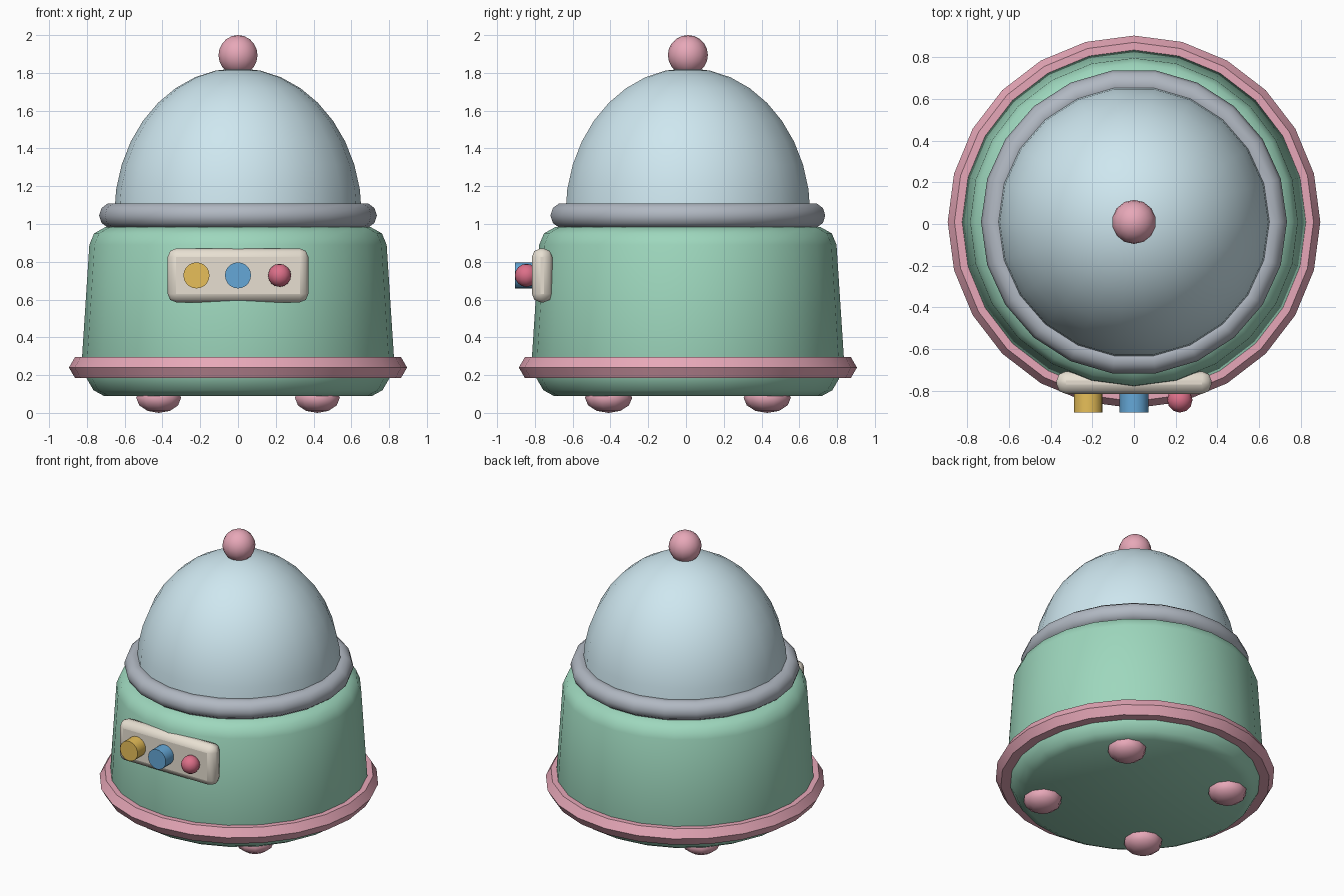
import bpy, bmesh, math

if "Cube" in bpy.data.objects:
    bpy.data.objects.remove(bpy.data.objects["Cube"])

CY = 0.01  # round parts sit slightly behind centre so the buttons fit the depth


def material(name, rgb):
    m = bpy.data.materials.new(name)
    m.diffuse_color = (*rgb, 1)
    m.use_nodes = True
    m.node_tree.nodes["Principled BSDF"].inputs["Base Color"].default_value = m.diffuse_color
    return m


PINK = material("pink", (0.80, 0.39, 0.48))
MINT = material("mint", (0.34, 0.68, 0.51))
SKY = material("pale_blue", (0.62, 0.80, 0.87))
STEEL = material("steel", (0.44, 0.48, 0.54))
CREAM = material("cream", (0.80, 0.74, 0.64))
YELLOW = material("yellow", (0.80, 0.52, 0.10))
BLUE = material("blue", (0.13, 0.39, 0.68))
RED = material("red", (0.72, 0.16, 0.25))


def finish(name, mat, angle=40):
    ob = bpy.context.object
    ob.name = name
    ob.data.materials.append(mat)
    bpy.ops.object.transform_apply(location=False, rotation=True, scale=True)
    bpy.ops.object.shade_smooth_by_angle(angle=math.radians(angle))
    return ob


def lathe(name, profile, sides, mat):
    bm = bmesh.new()
    rings = [[bm.verts.new((r * math.cos(math.tau * i / sides),
                            r * math.sin(math.tau * i / sides), z))
              for i in range(sides)] for r, z in profile]
    for a, b in zip(rings, rings[1:]):
        for i in range(sides):
            j = (i + 1) % sides
            bm.faces.new((a[i], a[j], b[j], b[i]))
    bm.faces.new(rings[0][::-1])
    bm.faces.new(rings[-1])
    mesh = bpy.data.meshes.new(name)
    bm.to_mesh(mesh)
    bm.free()
    ob = bpy.data.objects.new(name, mesh)
    bpy.context.collection.objects.link(ob)
    bpy.ops.object.select_all(action='DESELECT')
    ob.select_set(True)
    bpy.context.view_layer.objects.active = ob
    ob.location.y = CY
    return finish(name, mat)


def torus(name, z, major, minor, sides, minor_sides, mat):
    bpy.ops.mesh.primitive_torus_add(location=(0, CY, z), major_radius=major, minor_radius=minor,
                                     major_segments=sides, minor_segments=minor_sides)
    return finish(name, mat)


def ball(name, loc, scale, seg, rings, mat):
    bpy.ops.mesh.primitive_uv_sphere_add(location=loc, segments=seg, ring_count=rings, radius=1)
    bpy.context.object.scale = scale
    return finish(name, mat, 60)


# rounded, slightly tapered body
lathe("body", [(0.71, 0.09), (0.765, 0.12), (0.80, 0.18), (0.826, 0.29),
               (0.787, 0.89), (0.762, 0.95), (0.70, 0.985)], 24, MINT)

# bumper around the base and collar below the dome
torus("base_bumper", 0.24, 0.83, 0.065, 24, 6, PINK)
torus("dome_collar", 1.045, 0.667, 0.068, 22, 10, STEEL)

# half-ellipsoid dome
steps = 9
lathe("dome", [(0.655 * math.cos(a), 1.05 + 0.775 * math.sin(a))
               for a in (math.pi / 2 * k / steps * 0.995 for k in range(steps + 1))], 22, SKY)

# knob on top
ball("top_knob", (0, CY, 1.894), (0.106, 0.106, 0.106), 14, 10, PINK)

# four feet
for sx, px in ((-1, "left"), (1, "right")):
    for sy, py in ((-1, "front"), (1, "back")):
        ball(f"{py}_{px}_foot", (sx * 0.42, CY + sy * 0.42, 0.08), (0.125, 0.125, 0.08), 10, 6, PINK)

# control panel with rounded edges
bpy.ops.mesh.primitive_cube_add(size=1, location=(0, -0.762, 0.728))
bpy.context.object.scale = (0.745, 0.108, 0.285)
panel = finish("control_panel", CREAM)
bev = panel.modifiers.new("round", 'BEVEL')
bev.width, bev.segments = 0.045, 2

# two push buttons and a round one
for name, x, mat in (("yellow_button", -0.22, YELLOW), ("blue_button", 0, BLUE)):
    bpy.ops.mesh.primitive_cylinder_add(vertices=20, radius=0.069, depth=0.12,
                                        location=(x, -0.845, 0.728), rotation=(math.pi / 2, 0, 0))
    finish(name, mat)
ball("red_button", (0.22, -0.845, 0.728), (0.061, 0.061, 0.061), 12, 8, RED)
